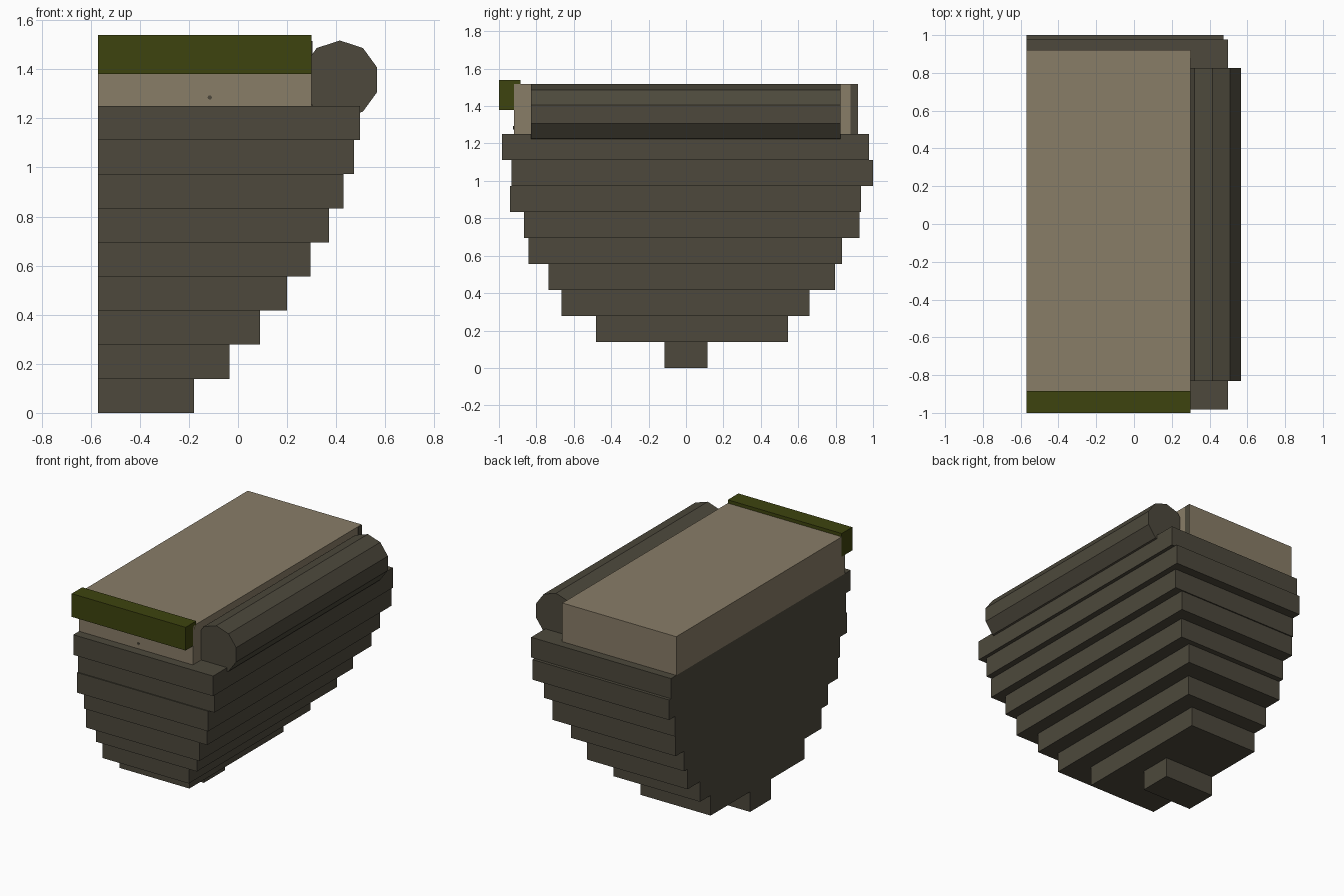
import bpy
import math

old = bpy.data.objects.get("Cube")
if old:
    bpy.data.objects.remove(old, do_unlink=True)


def make_material(name, rgb):
    mat = bpy.data.materials.new(name)
    mat.use_nodes = True
    mat.diffuse_color = (*rgb, 1)
    mat.node_tree.nodes["Principled BSDF"].inputs["Base Color"].default_value = (*rgb, 1)
    return mat


rock = make_material("dark rock", (0.074, 0.066, 0.045))
sand = make_material("sandy tan", (0.25, 0.205, 0.137))
moss = make_material("moss green", (0.048, 0.057, 0.0045))


def finish(name, mat):
    obj = bpy.context.object
    obj.name = name
    bpy.ops.object.transform_apply(location=False, rotation=True, scale=True)
    obj.data.materials.append(mat)
    return obj


def box(name, mat, x, y, z):
    spans = (x, y, z)
    bpy.ops.mesh.primitive_cube_add(size=1, location=[(a + b) / 2 for a, b in spans])
    bpy.context.object.scale = [b - a for a, b in spans]
    return finish(name, mat)


def rod(name, mat, sides, radius, x, z, y0, y1):
    # Prism lying along y with one vertex pointing straight up
    bpy.ops.mesh.primitive_cylinder_add(
        vertices=sides, radius=radius, depth=y1 - y0,
        location=(x, (y0 + y1) / 2, z), rotation=(-math.pi / 2, 0, 0))
    obj = finish(name, mat)
    return obj


LEFT = -0.57
EDGE = 0.30
DECK = 1.25

# Stepped rock tiers, bottom to top: right edge, front edge, back edge
tiers = [
    (-0.18, -0.115, 0.115),
    (-0.035, -0.48, 0.545),
    (0.09, -0.665, 0.66),
    (0.20, -0.735, 0.797),
    (0.295, -0.843, 0.835),
    (0.37, -0.865, 0.927),
    (0.43, -0.94, 0.935),
    (0.473, -0.933, 1.0),
    (0.498, -0.983, 0.978),
]
step = DECK / len(tiers)
for i, (right, front, back) in enumerate(tiers):
    box(f"rock_tier_{i + 1}", rock, (LEFT, right), (front, back), (i * step, (i + 1) * step))

# Walkable slab with a narrow dark strip at its back corner
box("top_slab", sand, (LEFT, EDGE), (-0.92, 0.92), (DECK, 1.517))
box("corner_strip", rock, (EDGE - 0.002, EDGE + 0.003), (0.88, 0.918), (DECK, 1.515))

# Green lip along the front
box("front_lip", moss, (LEFT, EDGE), (-1.0, -0.885), (1.38, 1.54))

# Ten-sided roll along the side, and a tiny stud on the slab front
rod("side_roll", rock, 10, 0.16, 0.415, 1.357, -0.83, 0.825)
rod("front_stud", rock, 8, 0.009, -0.115, 1.285, -0.924, -0.918)
